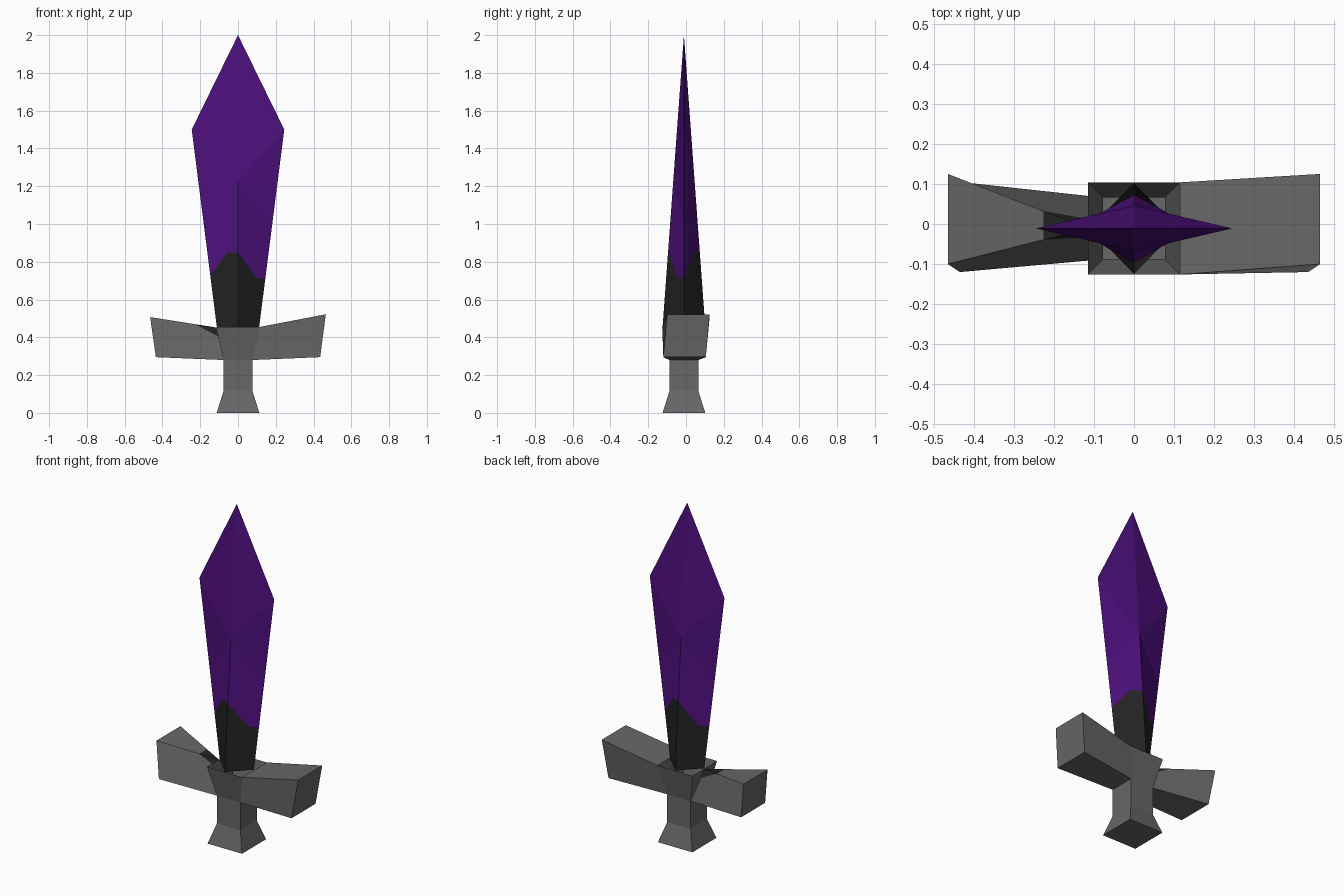
import bpy, bmesh
from mathutils import Vector

if "Cube" in bpy.data.objects:
    bpy.data.objects.remove(bpy.data.objects["Cube"])


def material(name, rgb):
    m = bpy.data.materials.new(name)
    m.diffuse_color = (*rgb, 1)
    m.use_nodes = True
    m.node_tree.nodes["Principled BSDF"].inputs["Base Color"].default_value = m.diffuse_color
    return m


GREY = material("grey metal", (0.135, 0.135, 0.135))
BLACK = material("black metal", (0.017, 0.017, 0.017))
PURPLE = material("purple blade", (0.077, 0.005, 0.21))
CY = -0.011  # centre line of the sword in y


def finish(name, bm, mats):
    bmesh.ops.remove_doubles(bm, verts=bm.verts, dist=1e-4)
    bmesh.ops.recalc_face_normals(bm, faces=bm.faces)
    me = bpy.data.meshes.new(name)
    bm.to_mesh(me)
    bm.free()
    for m in mats:
        me.materials.append(m)
    ob = bpy.data.objects.new(name, me)
    bpy.context.collection.objects.link(ob)
    return ob


def add_face(bm, pts, mat=0):
    f = bm.faces.new([bm.verts.new(p) for p in pts])
    f.material_index = mat


def square(z, h):
    return [(sx * h, CY + sy * h, z) for sx, sy in ((-1, -1), (1, -1), (1, 1), (-1, 1))]


def loft(bm, rings, cap_start=False, cap_end=False):
    for a, b in zip(rings, rings[1:]):
        n = len(a)
        for i in range(n):
            j = (i + 1) % n
            pts = list(dict.fromkeys([a[i], a[j], b[j], b[i]]))
            if len(pts) > 2:
                add_face(bm, pts)
    if cap_start:
        add_face(bm, list(dict.fromkeys(rings[0])))
    if cap_end:
        add_face(bm, list(dict.fromkeys(rings[-1])))


# Handle: flared pommel, square grip and open-topped hub
bm = bmesh.new()
loft(bm, [square(0, 0.113), square(0.115, 0.077), square(0.28, 0.077), square(0.455, 0.115)],
     cap_start=True)
finish("handle", bm, [GREY])


# Guard arms: rings run bottom front, bottom back, top back, top front
def arm_end(side, top):
    return [(side * 0.435, -0.12, 0.295), (side * 0.435, 0.105, 0.295),
            (side * 0.465, 0.125, top), (side * 0.465, -0.10, top)]


bm = bmesh.new()
inner = [(0.077, CY - 0.077, 0.28), (0.077, CY + 0.077, 0.28),
         (0.115, CY + 0.115, 0.455), (0.115, CY - 0.115, 0.455)]
loft(bm, [inner, arm_end(1, 0.522)], cap_end=True)
finish("right_guard_arm", bm, [GREY])

# Left arm is pinched to a point at the hub, with a black inner corner
bm = bmesh.new()
inner = [(-0.077, CY - 0.077, 0.28), (-0.077, CY + 0.077, 0.28),
         (-0.115, CY, 0.452), (-0.115, CY, 0.452)]
loft(bm, [inner, arm_end(-1, 0.507)], cap_end=True)
bmesh.ops.remove_doubles(bm, verts=bm.verts, dist=1e-4)
origin, normal = Vector((-0.115, 0, 0.41)), Vector((0.47, 0, 0.88))
bmesh.ops.bisect_plane(bm, geom=bm.verts[:] + bm.edges[:] + bm.faces[:],
                       plane_co=origin, plane_no=normal)
for f in bm.faces:
    c = f.calc_center_median()
    if c.x > -0.21 and (c - origin).dot(normal) > 0:
        f.material_index = 1
finish("left_guard_arm", bm, [GREY, BLACK])

# Blade: diamond section, widening to the shoulder and thinning to the tip
BASE, RIDGE, EDGE, SHOULDER, TIP = 0.455, 1.22, 1.0, 1.5, 2.0


def blade_point(u, z, sx, sy):
    """u = 0 on the centre ridge, 1 on the cutting edge."""
    width = 0.112 + 0.133 * (z - BASE) / (SHOULDER - BASE)
    depth = 0.113 * (TIP - z) / (TIP - BASE)
    return (sx * u * width, CY + sy * (1 - u) * depth, z)


stepped = [(0, 0.85), (0.36, 0.85), (1, 0.725)]
sloped = [(0, 0.85), (0.68, 0.715), (1, 0.715)]
bm = bmesh.new()
for sx in (-1, 1):
    for sy in (-1, 1):
        line = stepped if sx * sy > 0 else sloped

        def panel(uz, mat):
            add_face(bm, [blade_point(u, z, sx, sy) for u, z in uz], mat)

        panel([(0, BASE)] + line + [(1, BASE)], 1)
        panel(line + [(1, EDGE), (0, RIDGE)], 0)
        panel([(0, RIDGE), (1, EDGE), (1, SHOULDER)], 0)
        add_face(bm, [blade_point(0, RIDGE, sx, sy), blade_point(1, SHOULDER, sx, sy),
                      (0, CY, TIP)], 0)
add_face(bm, [blade_point(0, BASE, 1, -1), blade_point(1, BASE, 1, 1),
              blade_point(0, BASE, 1, 1), blade_point(1, BASE, -1, 1)], 1)
finish("blade", bm, [PURPLE, BLACK])
